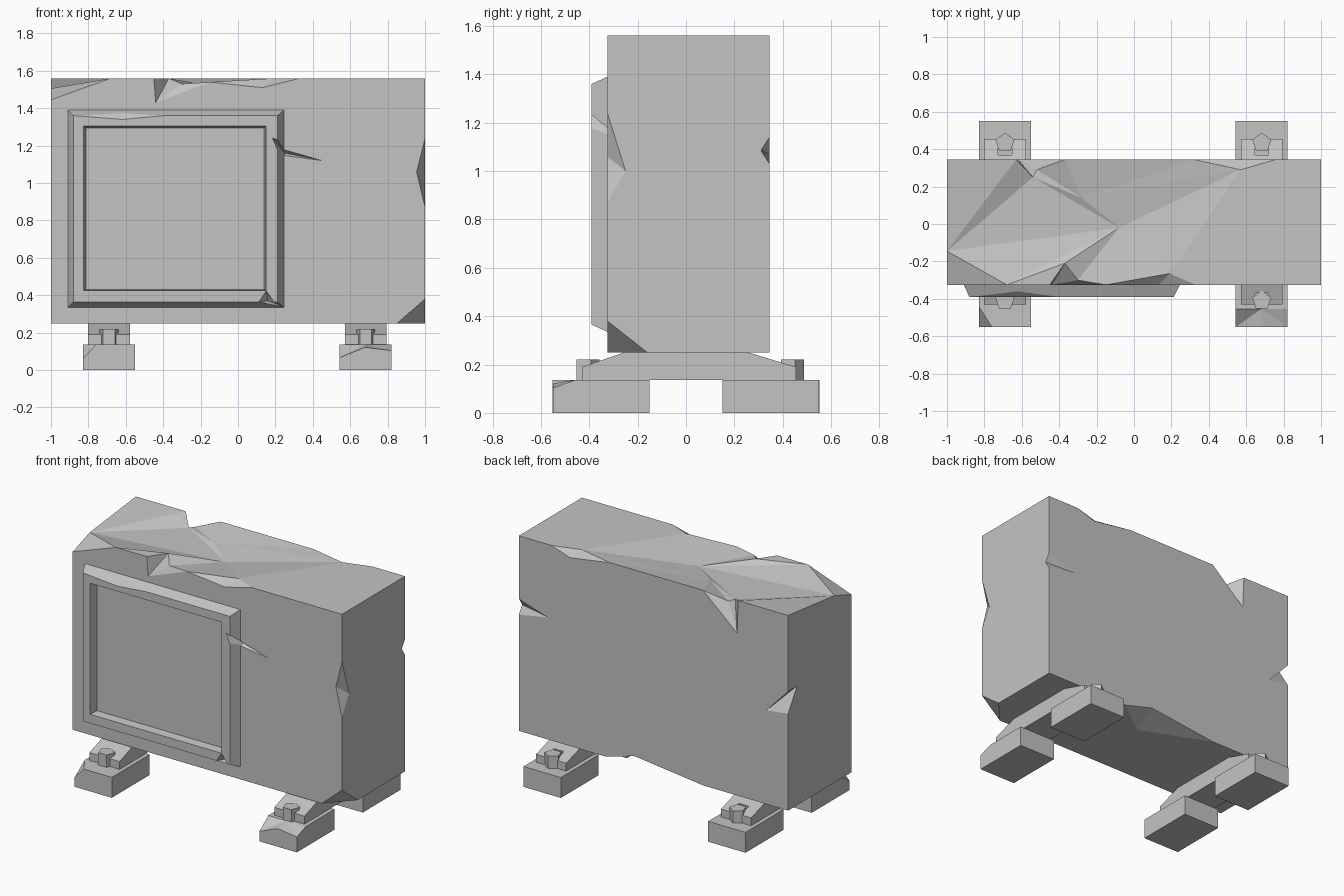
import bpy, bmesh, math
from mathutils import Vector
from mathutils.geometry import delaunay_2d_cdt

cube = bpy.data.objects.get("Cube")
if cube:
    bpy.data.objects.remove(cube, do_unlink=True)

stone = bpy.data.materials.new("grey stone")
stone.use_nodes = True
GREY = (0.55, 0.55, 0.55, 1)
stone.diffuse_color = GREY
stone.node_tree.nodes["Principled BSDF"].inputs["Base Color"].default_value = GREY


def finish(name, bm):
    """Turn a bmesh into a named stone object."""
    bmesh.ops.recalc_face_normals(bm, faces=bm.faces)
    mesh = bpy.data.meshes.new(name)
    bm.to_mesh(mesh)
    bm.free()
    mesh.materials.append(stone)
    obj = bpy.data.objects.new(name, mesh)
    bpy.context.collection.objects.link(obj)
    return obj


def hull(name, points):
    bm = bmesh.new()
    for p in points:
        bm.verts.new(p)
    out = bmesh.ops.convex_hull(bm, input=bm.verts)
    loose = {v for v in out["geom_interior"] if isinstance(v, bmesh.types.BMVert)}
    bmesh.ops.delete(bm, geom=list(loose), context="VERTS")
    return finish(name, bm)


def box(name, x0, x1, y0, y1, z0, z1):
    return hull(name, [(x, y, z) for x in (x0, x1) for y in (y0, y1) for z in (z0, z1)])


def cut(obj, cutter):
    """Carve a cutter out of an object, then discard the cutter."""
    mod = obj.modifiers.new("chip", "BOOLEAN")
    mod.operation, mod.solver, mod.object = "DIFFERENCE", "EXACT", cutter
    bpy.context.view_layer.objects.active = obj
    bpy.ops.object.modifier_apply(modifier=mod.name)
    bpy.data.objects.remove(cutter, do_unlink=True)


def chip(obj, *points):
    cut(obj, hull("chip_cutter", points))


# Slab: a worn top surface, walled down to a flat underside
F, B, T, LOW = -0.325, 0.345, 1.56, 0.25
top = {
    "front_left": (-1, F, 1.445), "rise": (-.68, F, T), "gash": (-.45, F, T),
    "gash_low": (-.44, F, 1.43), "lip": (-.15, F, 1.54), "nick_low": (.13, F, 1.51),
    "nick_end": (.33, F, T), "front_right": (1, F, T), "back_right": (1, B, T),
    "chip_a": (.76, B, T), "chip_low": (.62, B, 1.515), "chip_b": (.32, B, T),
    "notch_a": (-.37, B, T), "notch_low": (-.62, B, 1.34), "notch_b": (-.63, B, T),
    "back_left": (-1, B, T), "dip": (-1, -.145, 1.506),
    "gash_rim": (-.37, -.21, T), "gash_floor": (-.3, -.3, 1.53), "valley": (-.08, -.02, 1.506),
    "nick_rim": (.19, -.265, T), "crest": (.57, .29, T), "hollow": (-.28, .14, 1.525),
    "notch_in": (-.52, .29, 1.506), "ridge": (-.54, .25, 1.51),
}
keys = list(top)
creases = ["dip valley", "dip ridge", "valley ridge", "valley crest", "hollow crest",
           "gash_rim valley", "gash_floor valley", "nick_rim crest", "rise valley",
           "hollow notch_a", "hollow notch_in", "gash gash_rim", "gash_low gash_floor",
           "gash_floor lip", "dip rise", "ridge notch_b", "lip nick_rim", "valley nick_rim",
           "notch_in notch_low", "crest chip_low"]
edges = [tuple(keys.index(k) for k in c.split()) for c in creases]
rim = keys[:17]
edges += [(i, (i + 1) % len(rim)) for i in range(len(rim))]
flat, _, tris, source, _, _ = delaunay_2d_cdt(
    [Vector(p[:2]) for p in top.values()], edges, [], 0, 1e-5)
heights = list(top.values())
bm = bmesh.new()
verts = []
for co, src in zip(flat, source):
    # A crossing crease gets a height between its neighbours
    z = heights[src[0]][2] if src else 1.53
    verts.append(bm.verts.new((co.x, co.y, z)))
for tri in tris:
    bm.faces.new([verts[i] for i in tri])
border = [e for e in bm.edges if e.is_boundary]
walls = bmesh.ops.extrude_edge_only(bm, edges=border)["geom"]
for v in walls:
    if isinstance(v, bmesh.types.BMVert):
        v.co.z = LOW
bmesh.ops.holes_fill(bm, edges=[e for e in bm.edges if e.is_boundary], sides=0)
bmesh.ops.recalc_face_normals(bm, faces=bm.faces)
bmesh.ops.dissolve_limit(bm, angle_limit=0.002, verts=bm.verts, edges=bm.edges)
slab = finish("slab", bm)

# Chips along the slab's side and bottom edges
chip(slab, (1, F, 1.24), (1, F, .87), (.955, F, 1.06), (1, -.25, 1), (1.06, F - .06, 1.06))
chip(slab, (1, B, 1.14), (1, B, 1.03), (1, .31, 1.085), (.78, B, 1.07), (1.06, B + .06, 1.08))
chip(slab, (-1, B, 1.05), (-1, B, .9), (-.84, B, .88), (-1, .25, 1.05), (-1.06, B + .06, .97))
chip(slab, (.85, F, LOW), (1, F, .38), (1, -.16, LOW), (1.1, F - .1, LOW - .1))
chip(slab, (.36, B, LOW), (-.37, B, LOW), (.14, B, .31), (.1, .15, LOW), (.1, B + .1, LOW - .1))


# Raised frame with a recessed panel, lofted through rectangular loops
def loop(bm, x0, x1, z0, z1, y):
    return [bm.verts.new(p) for p in ((x0, y, z0), (x1, y, z0), (x1, y, z1), (x0, y, z1))]


bm = bmesh.new()
loops = [loop(bm, *r) for r in (
    (-.91, .245, .335, 1.39, -.30), (-.91, .245, .335, 1.39, F),
    (-.88, .212, .365, 1.36, -.39), (-.825, .15, .425, 1.305, -.39),
    (-.812, .14, .432, 1.293, -.335))]
for a, b in zip(loops, loops[1:]):
    for i in range(4):
        j = (i + 1) % 4
        bm.faces.new((a[i], a[j], b[j], b[i]))
bm.faces.new(loops[0])
bm.faces.new(loops[-1])
frame = finish("panel_frame", bm)

# A gouge running from the frame onto the slab, and chips on the frame
gouge = [(.18, -.395, 1.245), (.24, -.395, 1.11), (.25, -.3, 1.16),
         (.45, F, 1.12), (.35, -.45, 1.18)]
chip(frame, *gouge)
chip(slab, *gouge)
chip(frame, (.15, -.391, .424), (.11, -.391, .364), (.245, F, .338),
     (.16, -.345, .37), (.18, -.46, .33))
chip(frame, (-.87, -.39, 1.36), (-.4, -.39, 1.36), (-.62, -.39, 1.34),
     (-.62, -.36, 1.374), (-.62, -.43, 1.4))

# Feet: a tapered cross beam on two pads, with a bolt in a slot at each end
PAD = 0.137
for side, x in (("right", -.69), ("left", .683)):
    profile = [(-.43, PAD), (-.43, .19), (-.25, .252), (.25, .252), (.455, .19), (.455, PAD)]
    beam = hull(side + "_cross_beam", [(x + dx, y, z) for dx in (-.112, .112) for y, z in profile])
    for end, s in (("front", -1), ("back", 1)):
        bolt_y = .435 if s > 0 else -.41
        cut(beam, box("slot_cutter", x - .037, x + .037, *sorted((s * .37, s * .6)), .1, .3))
        inner, outer = s * .15, s * (.55 if side == "left" else .552)
        pad = box(f"{end}_{side}_pad", x - .139, x + .139, *sorted((inner, outer)), 0, PAD)
        bolt = [(x + .053 * math.sin(a), bolt_y + .053 * math.cos(a), z)
                for a in [i * math.tau / 5 for i in range(5)] for z in (PAD - .01, .22)]
        hull(f"{end}_{side}_bolt", bolt)
        if end == "front" and side == "right":
            c, d = x - .139, outer
            chip(pad, (c, d, .06), (c + .07, d, PAD), (c, d + .11, PAD), (c - .1, d - .1, .2))
        elif end == "front":
            # Broken front edge, peaking in the middle
            for x0, x1, z0, z1 in ((.53, .68, .06, .12), (.68, .84, .12, .1)):
                chip(pad, (x0, -.56, z0), (x1, -.56, z1), (x0, -.455, PAD), (x1, -.455, PAD),
                     (x0, -.56, .3), (x1, -.56, .3), (x0, -.455, .3), (x1, -.455, .3))
